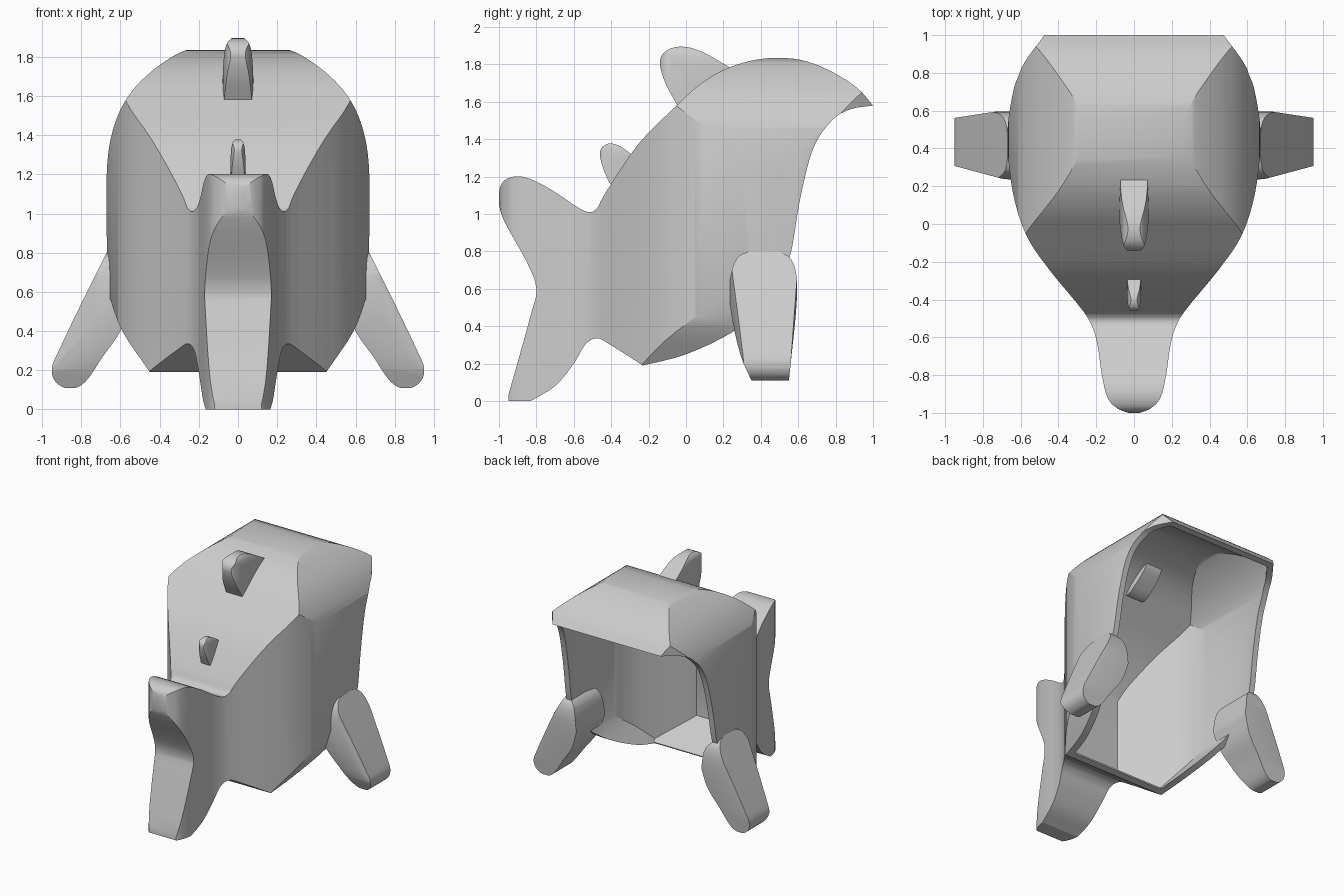
import bpy
import bmesh
import math
from mathutils import Vector

start_cube = bpy.data.objects.get("Cube")
if start_cube:
    bpy.data.objects.remove(start_cube, do_unlink=True)

# One plain grey
grey = bpy.data.materials.new("plain grey")
grey.use_nodes = True
grey.diffuse_color = (0.6, 0.6, 0.6, 1)
grey.node_tree.nodes["Principled BSDF"].inputs["Base Color"].default_value = grey.diffuse_color


def flow(*runs, steps=4):
    """Smooth each run of points; runs meet at sharp corners."""
    out = []
    for run in runs:
        p = [Vector(q) for q in run]
        p = [2 * p[0] - p[1]] + p + [2 * p[-1] - p[-2]]
        for a, b, c, d in zip(p, p[1:], p[2:], p[3:]):
            for k in range(steps):
                t = k / steps
                out.append(0.5 * (2 * b + (c - a) * t + (2 * a - 5 * b + 4 * c - d) * t ** 2
                                  + (3 * b - a - 3 * c + d) * t ** 3))
        out.append(p[-2])
    clean = [q for i, q in enumerate(out) if (q - out[i - 1]).length > 0.0005]
    return clean


def mirrored(half):
    """Close a half outline across the middle."""
    half = [Vector(q) for q in half]
    return half + [Vector((-q.x, q.y)) for q in reversed(half)]


def inset(outline, wall):
    """Move an outline inwards by the wall thickness."""
    n = len(outline)
    area = sum(outline[i - 1].x * outline[i].y - outline[i].x * outline[i - 1].y for i in range(n))
    side = math.copysign(1, area)
    result = []
    for i, q in enumerate(outline):
        before = (q - outline[i - 1]).normalized()
        after = (outline[(i + 1) % n] - q).normalized()
        along = (before + after).normalized()
        inward = Vector((-along.y, along.x)) * side
        result.append(q + inward * wall / max(along.dot(after), 0.5))
    return result


def prism(name, outline, axis):
    """Extrude an outline right through the model along one axis."""
    place = {"x": lambda a, b, d: (d, a, b),
             "y": lambda a, b, d: (a, d, b),
             "z": lambda a, b, d: (a, b, d)}[axis]
    bm = bmesh.new()
    low = [bm.verts.new(place(a, b, -1.7)) for a, b in outline]
    high = [bm.verts.new(place(a, b, 2.6)) for a, b in outline]
    bm.faces.new(low)
    bm.faces.new(high)
    for i in range(len(low)):
        bm.faces.new((low[i - 1], low[i], high[i], high[i - 1]))
    bmesh.ops.recalc_face_normals(bm, faces=bm.faces)
    mesh = bpy.data.meshes.new(name)
    bm.to_mesh(mesh)
    bm.free()
    mesh.materials.append(grey)
    obj = bpy.data.objects.new(name, mesh)
    bpy.context.collection.objects.link(obj)
    return obj


def activate(obj):
    bpy.ops.object.select_all(action="DESELECT")
    obj.select_set(True)
    bpy.context.view_layer.objects.active = obj


def combine(obj, tool, operation):
    mod = obj.modifiers.new("cut", "BOOLEAN")
    mod.operation = operation
    mod.solver = "EXACT"
    mod.object = tool
    activate(obj)
    bpy.ops.object.modifier_apply(modifier=mod.name)
    bpy.data.objects.remove(tool, do_unlink=True)


def carve(name, side, front, top):
    """Keep the solid shared by a side, front and top outline."""
    obj = prism(name, side, "x")
    combine(obj, prism("front_cutter", front, "y"), "INTERSECT")
    combine(obj, prism("top_cutter", top, "z"), "INTERSECT")
    return obj


def finish(obj):
    activate(obj)
    bpy.ops.object.shade_smooth_by_angle(angle=math.radians(28))


# Body and tail outlines
body_side = flow(
    [(-.95, 0), (-.83, 0)],
    [(-.83, 0), (-.7, .08), (-.6, .2), (-.54, .3), (-.48, .335), (-.42, .31), (-.23, .19)],
    [(-.23, .19), (0, .25), (.25, .37), (.44, .53), (.55, .75), (.61, 1.08), (.68, 1.35),
     (.78, 1.5), (.88, 1.56), (1, 1.58)],
    [(1, 1.58), (.92, 1.67), (.8, 1.75), (.65, 1.815), (.5, 1.835), (.35, 1.82), (.2, 1.77),
     (.07, 1.69), (-.05, 1.58), (-.25, 1.38), (-.42, 1.13), (-.475, 1.03)],
    [(-.475, 1.03), (-.51, 1.01), (-.57, 1.03), (-.72, 1.13), (-.84, 1.19), (-.92, 1.2),
     (-.98, 1.17), (-1, 1.1), (-.98, .98), (-.85, .74), (-.8, .6), (-.83, .46), (-.95, .03)],
)
body_top = mirrored(flow(
    [(.03, -1), (.09, -.975), (.14, -.92), (.17, -.8), (.19, -.66), (.215, -.56), (.27, -.46),
     (.45, -.24), (.57, -.06), (.64, .16), (.67, .42), (.655, .62), (.6, .82), (.46, 1.02)]))
body_front = mirrored(flow(
    [(.33, -.02), (.45, .19)],
    [(.45, .19), (.59, .4), (.665, .6)],
    [(.665, .6), (.67, .9), (.67, 1.2), (.65, 1.38), (.6, 1.53), (.52, 1.65), (.41, 1.75),
     (.3, 1.82), (.22, 1.845)],
    [(.22, 1.845), (.18, 1.86)]))

# Hollow inside, open at the back and below
hollow_side = flow(
    [(-.45, .37), (-.18, .21)],
    [(-.18, .21), (-.15, 0), (1.3, 0), (1.3, 1.3), (.95, 1.575)],
    [(.95, 1.575), (.78, 1.705), (.64, 1.765), (.5, 1.785), (.36, 1.77), (.22, 1.725),
     (.1, 1.65), (-.02, 1.54), (-.21, 1.35), (-.38, 1.11), (-.45, .98)],
    steps=3)
body = carve("body_shell", body_side, body_front, body_top)
hollow = carve("hollow_cutter", hollow_side, inset(body_front, .045), inset(body_top, .045))
combine(body, hollow, "DIFFERENCE")
finish(body)

# Fins on the back, passing through the shell
fin_side = flow(
    [(-.04, 1.57), (-.11, 1.7), (-.14, 1.81), (-.11, 1.87), (-.03, 1.895), (.08, 1.87), (.24, 1.78)],
    [(.24, 1.78), (.2, 1.68), (.05, 1.56), (-.04, 1.57)])
fin_front = mirrored(flow([(.08, 1.5), (.08, 1.64), (.072, 1.8), (.055, 1.87), (.02, 1.905)]))
fin_top = mirrored(flow([(.03, -.15), (.06, -.1), (.078, .04), (.07, .25)]))
large_fin = carve("large_back_fin", fin_side, fin_front, fin_top)
finish(large_fin)
small_fin = large_fin.copy()
small_fin.data = large_fin.data.copy()
small_fin.name = "small_back_fin"
small_fin.scale = (.5, .5, .65)
small_fin.location = (0, -.39, .145)
bpy.context.collection.objects.link(small_fin)

# Side fins that serve as feet
foot_side = flow(
    [(.35, .11), (.29, .25), (.24, .48), (.235, .64), (.27, .76), (.35, .8), (.48, .8),
     (.56, .76), (.592, .66), (.59, .5), (.565, .25), (.55, .11)])
foot_front = flow(
    [(.55, .55), (.58, .72), (.67, .8)],
    [(.67, .8), (.8, .54), (.91, .31), (.95, .21), (.93, .14), (.86, .105), (.78, .14), (.69, .27),
     (.6, .4), (.55, .55)])
foot_top = [(.5, .22), (.7, .24), (.96, .31), (.96, .56), (.7, .6), (.5, .61)]
for name, s in (("left_foot", 1), ("right_foot", -1)):
    foot = carve(name, foot_side, [(s * a, b) for a, b in foot_front], [(s * a, b) for a, b in foot_top])
    finish(foot)
